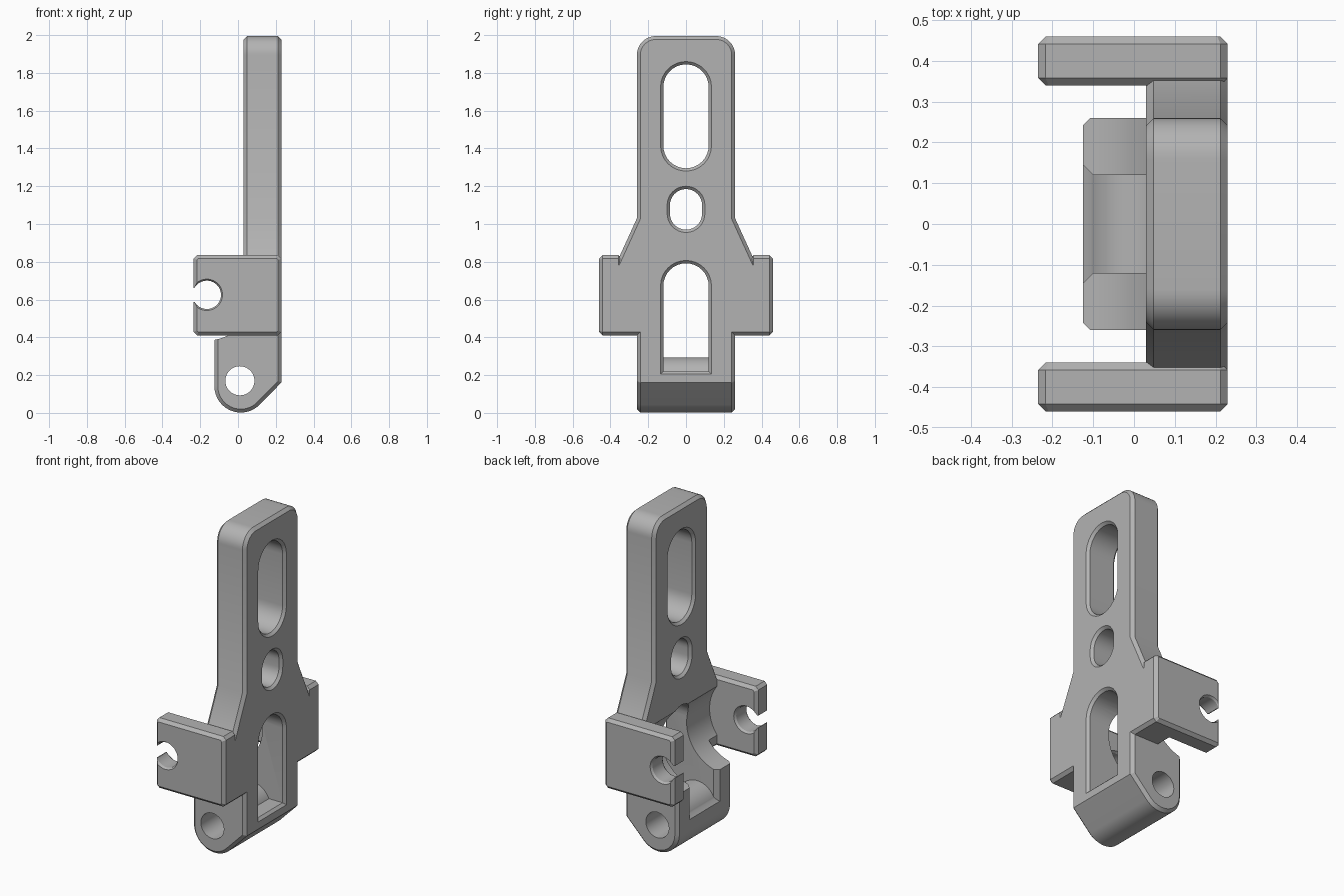
import bpy, bmesh
from math import sin, cos, radians, pi

cube = bpy.data.objects.get("Cube")
if cube:
    bpy.data.objects.remove(cube, do_unlink=True)

CH = 0.018  # edge chamfer

grey = bpy.data.materials.new("matte grey")
grey.use_nodes = True
COLOUR = (0.45, 0.45, 0.45, 1)
grey.diffuse_color = COLOUR
grey.node_tree.nodes["Principled BSDF"].inputs["Base Color"].default_value = COLOUR


def arc(cx, cz, r, start, end, n=16):
    step = (end - start) / n
    return [(cx + r * cos(radians(start + i * step)),
             cz + r * sin(radians(start + i * step))) for i in range(n + 1)]


def circle(cx, cz, r, n=56):
    return arc(cx, cz, r, 0, 360, n)[:-1]


def loft(name, axis, sections, chamfer=0):
    """Skin equal-length outlines placed along an axis; optionally chamfer both ends."""
    bm = bmesh.new()
    rings = [[bm.verts.new((t, a, b) if axis == "x" else (a, t, b)) for a, b in pts]
             for t, pts in sections]
    n = len(rings[0])
    for low, high in zip(rings, rings[1:]):
        for i in range(n):
            j = (i + 1) % n
            bm.faces.new((low[i], low[j], high[j], high[i]))
    caps = [bm.faces.new(rings[0]), bm.faces.new(rings[-1])]
    bmesh.ops.recalc_face_normals(bm, faces=bm.faces)
    if chamfer:
        edges = [e for f in caps for e in f.edges]
        bmesh.ops.bevel(bm, geom=edges, offset=chamfer, segments=1,
                        affect="EDGES", clamp_overlap=False)
    mesh = bpy.data.meshes.new(name)
    bm.to_mesh(mesh)
    bm.free()
    obj = bpy.data.objects.new(name, mesh)
    bpy.context.collection.objects.link(obj)
    mesh.materials.append(grey)
    return obj


def prism(name, axis, start, end, pts, chamfer=0):
    return loft(name, axis, [(start, pts), (end, pts)], chamfer)


def combine(target, tool, operation):
    mod = target.modifiers.new(operation.lower(), "BOOLEAN")
    mod.operation, mod.solver, mod.object = operation, "EXACT", tool
    bpy.context.view_layer.objects.active = target
    bpy.ops.object.modifier_apply(modifier=mod.name)
    bpy.data.objects.remove(tool, do_unlink=True)


def stadium(r, low, high):
    return arc(0, high, r, 0, 180) + arc(0, low, r, 180, 360)


def arch(r, floor, high):
    return arc(0, high, r, 0, 180) + [(-r, floor), (r, floor)]


# Slotted plate with tapered shoulders and side wings
half = arc(0.16, 1.895, 0.1, 0, 90, 10)
outline = [(0.26, 0.3), (0.26, 0.41), (0.42, 0.41), (0.42, 0.8), (0.365, 0.8), (0.26, 1.03)] + half
outline += [(-y, z) for y, z in reversed(outline)]
bracket = prism("bracket", "x", 0.03, 0.23, outline, CH)
bracket.data.name = "bracket"

# Rounded pivot block at the foot
foot = arc(0.015, 0.142, 0.14, 180, 315, 28) + [(0.23, 0.161), (0.23, 0.7), (-0.125, 0.7)]
combine(bracket, prism("pivot_block", "y", -0.26, 0.26, foot, CH), "UNION")

# Round relief between the arms
combine(bracket, prism("relief", "y", -0.35, 0.35, circle(-0.165, 0.628, 0.245, 80)), "DIFFERENCE")

# Side arms with open clip holes
x0, x1, z0, z1 = -0.235, 0.23, 0.41, 0.835
arm = [(x0 + CH, z0), (x1 - CH, z0), (x1, z0 + CH), (x1, z1 - CH),
       (x1 - CH, z1), (x0 + CH, z1), (x0, z1 - CH), (x0, z0 + CH)]
slot = [(-0.3, 0.588), (-0.165, 0.588), (-0.165, 0.662), (-0.3, 0.662)]
for s in (-1, 1):
    combine(bracket, prism("side_arm", "y", s * 0.34, s * 0.46, arm, CH), "UNION")
    mouth = [(0.33, 0.09), (0.352, 0.075), (0.448, 0.075), (0.47, 0.09)]
    hole = loft("clip_hole", "y", [(s * t, circle(-0.165, 0.625, r)) for t, r in mouth])
    combine(bracket, hole, "DIFFERENCE")
    combine(bracket, prism("clip_slot", "y", s * 0.33, s * 0.48, slot), "DIFFERENCE")

# Chamfered through slots in the plate
flare = [(0.01, 0.035), (0.045, 0), (0.215, 0), (0.25, 0.035)]
for name, r, low, high in (("upper_slot", 0.12, 1.415, 1.725), ("middle_slot", 0.085, 1.055, 1.1)):
    combine(bracket, loft(name, "x", [(t, stadium(r + d, low, high)) for t, d in flare]), "DIFFERENCE")

# Lower arched slot, running through the foot
flare = [(-0.16, 0.06), (-0.1, 0), (0.215, 0), (0.25, 0.035)]
combine(bracket, loft("lower_slot", "x", [(t, arch(0.12 + d, 0.22 - d, 0.672)) for t, d in flare]),
        "DIFFERENCE")

# Boss around the pivot pin, then the pin hole
combine(bracket, prism("pin_boss", "y", -0.15, 0.15, circle(0.01, 0.17, 0.124)), "UNION")
combine(bracket, prism("pin_hole", "y", -0.3, 0.3, circle(0.01, 0.17, 0.077)), "DIFFERENCE")

# Smooth the curved walls, keep the edges crisp
bpy.ops.object.select_all(action="DESELECT")
bracket.select_set(True)
bpy.context.view_layer.objects.active = bracket
bpy.ops.object.shade_smooth_by_angle(angle=pi / 7)
